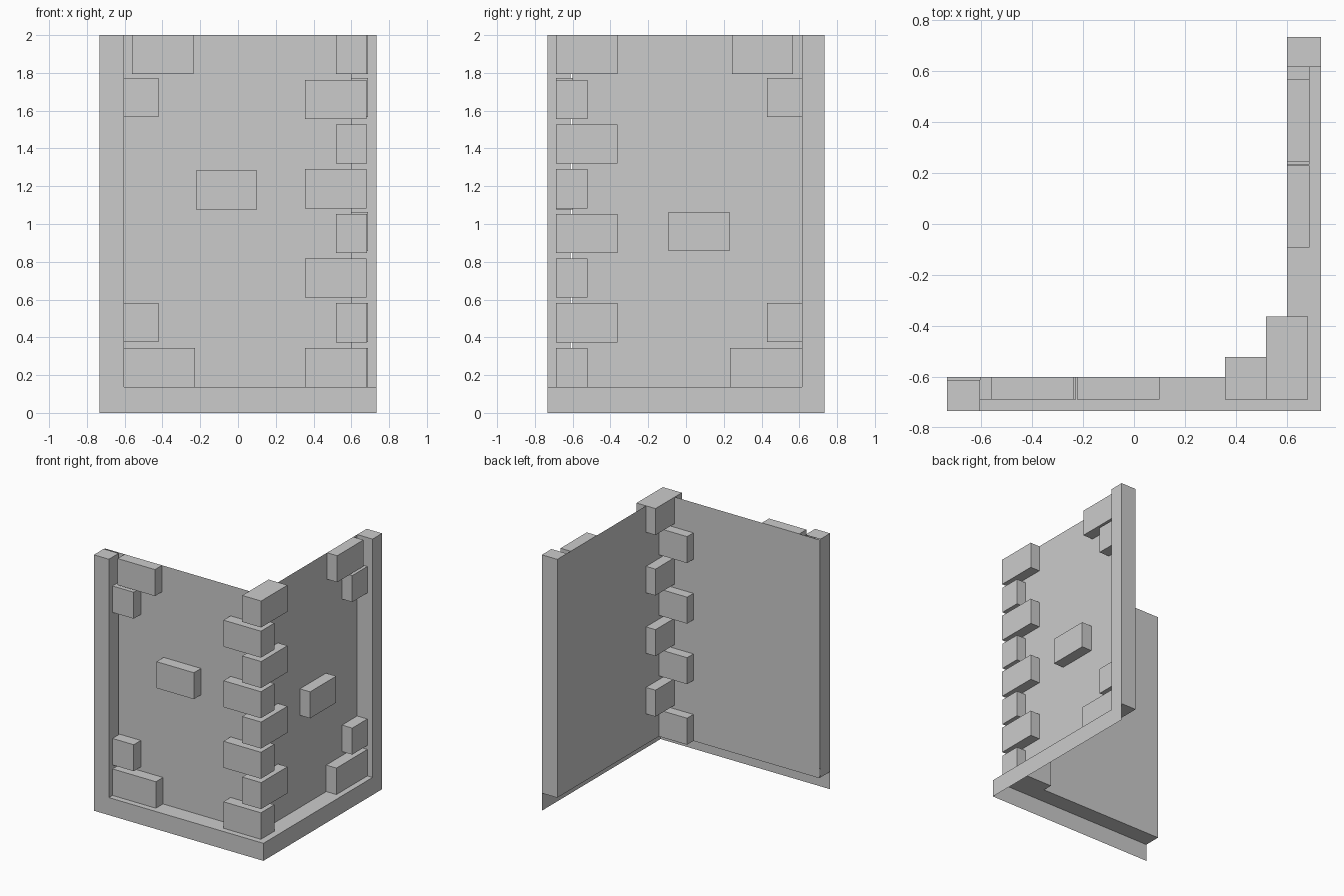
import bpy, bmesh
from mathutils import Vector

if "Cube" in bpy.data.objects:
    bpy.data.objects.remove(bpy.data.objects["Cube"])

W, IN, FACE = 0.733, 0.6, 0.688      # outer edge, wall plane, brick face
LEDGE, TOP = 0.137, 2.0


def finish(name, bm):
    me = bpy.data.meshes.new(name)
    bm.to_mesh(me)
    bm.free()
    ob = bpy.data.objects.new(name, me)
    bpy.context.collection.objects.link(ob)
    return ob


def box(name, x, y, z, drop=()):
    """Box from (min, max) ranges; drop lists hidden sides by outward direction."""
    bm = bmesh.new()
    bmesh.ops.create_cube(bm, size=1)
    bm.normal_update()
    gone = [f for f in bm.faces if any(f.normal.dot(Vector(d)) > 0.9 for d in drop)]
    bmesh.ops.delete(bm, geom=gone, context='FACES_ONLY')
    for v in bm.verts:
        v.co = [r[0] if c < 0 else r[1] for c, r in zip(v.co, (x, y, z))]
    return finish(name, bm)


def strip(name, rails):
    """Skin of quads between successive three-point rails (path, z)."""
    bm = bmesh.new()
    rows = [[bm.verts.new((x, y, z)) for x, y in path] for path, z in rails]
    for a, b in zip(rows, rows[1:]):
        for i in range(len(a) - 1):
            bm.faces.new((a[i], a[i + 1], b[i + 1], b[i]))
    return finish(name, bm)


outer = [(-W, -W), (W, -W), (W, W)]
inner = [(-W, -IN), (IN, -IN), (IN, W)]

# Open-backed base ledge and the thin L-shaped wall above it
strip("base_ledge", [(outer, 0), (outer, LEDGE), (inner, LEDGE)])
strip("wall_panels", [(inner, LEDGE), (inner, TOP)])

# End posts
DOWN, BACK, LEFT = (0, 0, -1), (0, 1, 0), (-1, 0, 0)
box("left_post", (-W, -0.603), (-W, -0.612), (LEDGE, TOP), [DOWN, BACK])
box("right_post", (IN, W), (0.615, W), (LEDGE, TOP), [DOWN, LEFT])

# Interlocking corner bricks, alternating direction
H = 0.207
pitch = (TOP - H - LEDGE) / 7
for i in range(8):
    z = LEDGE + i * pitch
    if i % 2 == 0:
        x, y = (0.356, 0.68), (-FACE, -0.522)
    else:
        x, y = (0.518, 0.682), (-FACE, -0.363)
    box(f"corner_brick_{i}", x, y, (z, z + H))

# Loose bricks on the front wall: x start, x end, z start
for i, (a, b, z) in enumerate([(-0.603, -0.228, LEDGE), (-0.603, -0.42, 0.375),
                               (-0.223, 0.1, 1.077), (-0.603, -0.42, 1.567),
                               (-0.56, -0.236, TOP - H)]):
    box(f"front_brick_{i}", (a, b), (-FACE, -IN), (z, z + H), [BACK])

# Loose bricks on the right wall: y start, y end, z start
for i, (a, b, z) in enumerate([(0.233, 0.615, LEDGE), (0.428, 0.615, 0.375),
                               (-0.092, 0.23, 0.857), (0.428, 0.615, 1.567),
                               (0.243, 0.567, TOP - H)]):
    box(f"right_brick_{i}", (IN, FACE), (a, b), (z, z + H), [LEFT])
